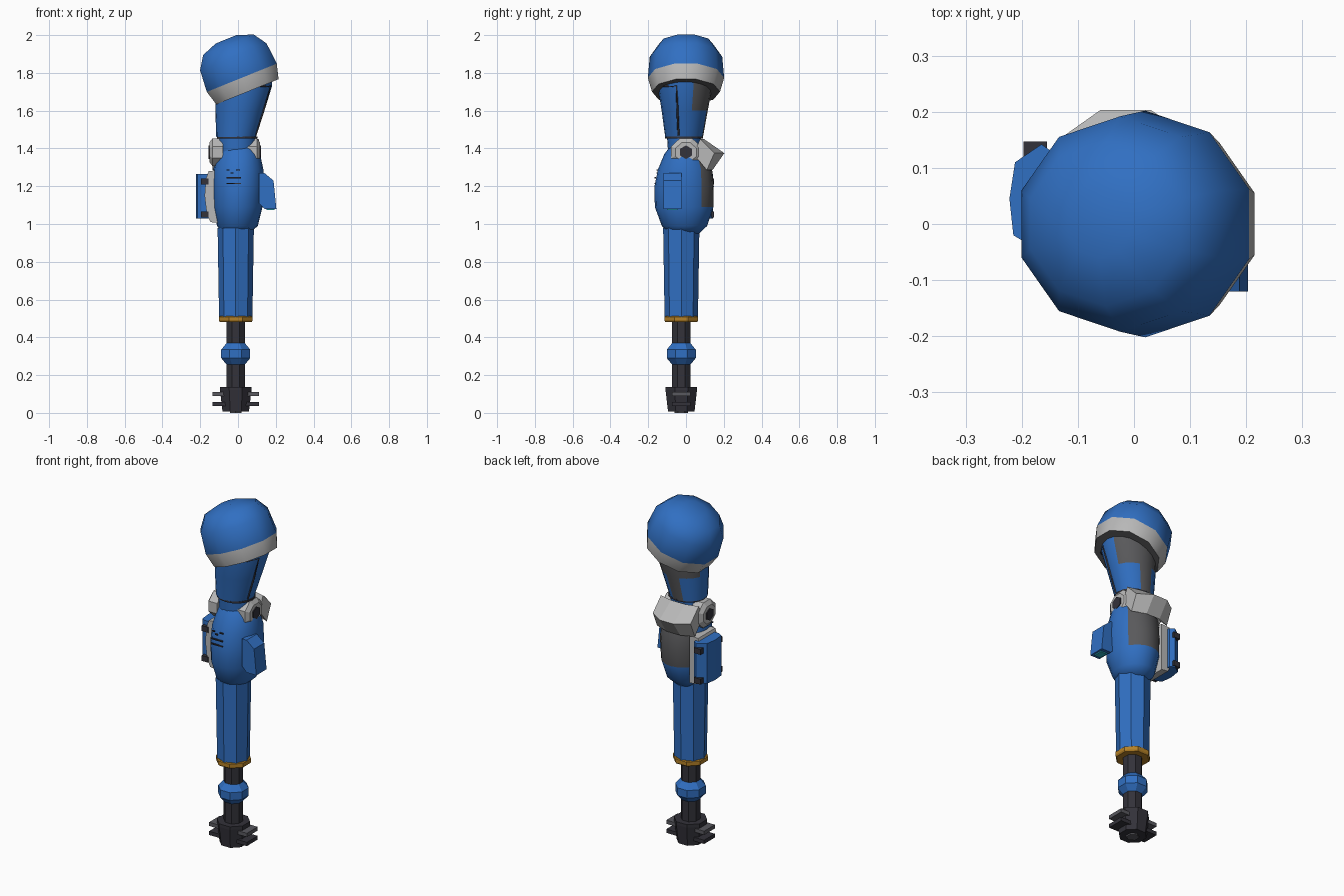
import bpy, bmesh
from math import sin, cos, pi, radians
from mathutils import Vector, Matrix

if "Cube" in bpy.data.objects:
    bpy.data.objects.remove(bpy.data.objects["Cube"], do_unlink=True)


def material(name, r, g, b):
    m = bpy.data.materials.new(name)
    m.use_nodes = True
    m.diffuse_color = (r, g, b, 1)
    m.node_tree.nodes["Principled BSDF"].inputs["Base Color"].default_value = (r, g, b, 1)
    return m


BLUE = material("blue paint", .03, .16, .54)
LIGHT = material("light grey plate", .48, .48, .48)
GREY = material("mid grey panel", .1, .1, .105)
DARK = material("dark metal", .033, .032, .042)
STEEL = material("worn steel", .1, .1, .115)
GOLD = material("gold trim", .46, .22, .02)
CYAN = material("cyan lamp", .03, .45, .55)


def finish(name, bm, mats, angle=None, rule=None):
    """Turn a bmesh into a named object, colouring faces by an optional rule."""
    bmesh.ops.recalc_face_normals(bm, faces=bm.faces)
    if rule:
        for f in bm.faces:
            f.material_index = rule(f.calc_center_median(), f)
    me = bpy.data.meshes.new(name)
    bm.to_mesh(me)
    bm.free()
    ob = bpy.data.objects.new(name, me)
    bpy.context.collection.objects.link(ob)
    for m in mats:
        me.materials.append(m)
    if angle:
        bpy.ops.object.select_all(action='DESELECT')
        ob.select_set(True)
        bpy.context.view_layer.objects.active = ob
        bpy.ops.object.shade_smooth_by_angle(angle=radians(angle))
    return ob


def loft(name, sections, sides, mats, angle=None, rule=None, phase=pi / 2, matrix=None):
    """Stack elliptical rings given as (z, centre x, centre y, radius x, radius y)."""
    bm = bmesh.new()
    rings = []
    for z, cx, cy, rx, ry in sections:
        rings.append([bm.verts.new((cx + rx * cos(phase + 2 * pi * i / sides),
                                    cy + ry * sin(phase + 2 * pi * i / sides), z))
                      for i in range(sides)])
    for a, b in zip(rings, rings[1:]):
        for i in range(sides):
            j = (i + 1) % sides
            bm.faces.new((a[i], a[j], b[j], b[i]))
    bm.faces.new(rings[0])
    bm.faces.new(rings[-1])
    if matrix:
        bm.transform(matrix)
    return finish(name, bm, mats, angle, rule)


def prism(name, points, axis, lo, hi, mats, rule=None):
    """Extrude a 2D outline along 'y' (points are x, z) or 'z' (points are x, y)."""
    bm = bmesh.new()
    place = (lambda p, t: (p[0], t, p[1])) if axis == 'y' else (lambda p, t: (p[0], p[1], t))
    a = [bm.verts.new(place(p, lo)) for p in points]
    b = [bm.verts.new(place(p, hi)) for p in points]
    bm.faces.new(a)
    bm.faces.new(b)
    for i in range(len(a)):
        j = (i + 1) % len(a)
        bm.faces.new((a[i], a[j], b[j], b[i]))
    return finish(name, bm, mats, None, rule)


def box(name, x0, x1, y0, y1, z0, z1, mat):
    return prism(name, [(x0, y0), (x1, y0), (x1, y1), (x0, y1)], 'z', z0, z1, [mat])


def column(name, rows, mat, sides=8, cx=-.012, cy=-.025, **kw):
    return loft(name, [(z, cx, cy, r, r) for z, r in rows], sides, [mat], **kw)


# Tilted shoulder dome with a light rim band
tilt = Matrix.Translation((.05, 0, 1.7)) @ Matrix.Rotation(radians(-22), 4, 'Y')
dome = [(0, .178), (.08, .2), (.2, .19), (.268, .145), (.3, .06)]
band_limit = .08


def dome_colour(c, f):
    v = (tilt.inverted() @ c).z
    return 2 if v < .01 else int(v < band_limit)


loft("shoulder_dome", [(v, 0, 0, r * 1.05, r * 1.01) for v, r in dome], 10,
     [BLUE, LIGHT, GREY], 50, dome_colour, matrix=tilt)

# Upper arm with a stepped grey panel on the back
loft("upper_arm", [(1.46, -.01, -.01, .105, .1), (1.6, .01, -.007, .13, .122),
                   (1.73, .03, -.005, .15, .145), (1.84, .035, -.005, .15, .145)],
     20, [BLUE, GREY], 50,
     lambda c, f: int((c.y > .05 and c.z > 1.6) or (c.y > .05 and -.05 < c.x < .05)))

# Raised seam around the outer arm panel
seam = bpy.data.curves.new("arm_panel_seam", 'CURVE')
seam.dimensions = '3D'
seam.bevel_depth = .006
seam.bevel_resolution = 0
line = seam.splines.new('POLY')
path = [(.065, -.146, 1.73), (.135, -.11, 1.73), (.17, -.05, 1.73),
        (.134, -.045, 1.6), (.092, -.04, 1.47)]
line.points.add(len(path) - 1)
for p, co in zip(line.points, path):
    p.co = (*co, 1)
seam.materials.append(DARK)
bpy.context.collection.objects.link(bpy.data.objects.new("arm_panel_seam", seam))

# Elbow core
loft("elbow_seam", [(1.452, -.005, -.01, .107, .1), (1.462, -.005, -.01, .107, .1)], 16, [DARK])
loft("elbow_core", [(1.38, -.005, -.01, .095, .085), (1.455, -.005, -.01, .1, .09)], 16, [BLUE], 40)

# Bulging forearm with a grey back panel
loft("forearm", [(.95, -.01, -.01, .07, .08), (.99, -.003, -.008, .108, .12),
                 (1.09, 0, -.01, .13, .155), (1.2, .002, -.01, .135, .157),
                 (1.29, .002, -.005, .132, .143), (1.37, .005, -.005, .112, .11),
                 (1.41, .005, -.005, .09, .08)],
     20, [BLUE, GREY], 50,
     lambda c, f: int(c.y > .075 and 1.1 < c.z < 1.36 and abs(c.x) < .1))

# Elbow hinges: chamfered discs with hexagonal bolts on both sides
for side, name, x in ((1, "left", .075), (-1, "right", -.11)):
    turn = Matrix.Translation((x, 0, 1.38)) @ Matrix.Rotation(side * pi / 2, 4, 'Y')
    loft(name + "_hinge", [(-.03, 0, 0, .08, .085), (.025, 0, 0, .08, .085), (.042, 0, 0, .055, .06)],
         8, [LIGHT], phase=pi / 8, matrix=turn)
    loft(name + "_hinge_bolt", [(.03, 0, 0, .036, .036), (.047, 0, 0, .036, .036)],
         6, [DARK], phase=0, matrix=turn)

# Faceted elbow guard on the back
bm = bmesh.new()
columns = []
for x, depth in ((-.135, 0), (-.06, 1), (.03, 1), (.11, 0)):
    profile = [(.04, 1.37), (.075 + .02 * depth, 1.45), (.15 + .053 * depth, 1.375),
               (.11 + .03 * depth, 1.285)]
    columns.append([bm.verts.new((x, y, z)) for y, z in profile])
for a, b in zip(columns, columns[1:]):
    for i in range(4):
        j = (i + 1) % 4
        bm.faces.new((a[i], a[j], b[j], b[i]))
bm.faces.new(columns[0])
bm.faces.new(columns[-1])
finish("elbow_guard", bm, [LIGHT])

# Lamp housing on the left of the forearm
prism("lamp_housing", [(.11, 1.27), (.14, 1.27), (.188, 1.23), (.203, 1.08), (.14, 1.08), (.11, 1.11)],
      'y', -.12, -.025, [BLUE])
box("lamp_lens", .15, .192, -.1, -.045, 1.074, 1.082, CYAN)

# Pack on the right of the forearm: backing strap, clips and faceted case
prism("pack_strap", [(-.1, 1.285), (-.155, 1.28), (-.17, 1.24), (-.177, 1.15), (-.165, 1.05),
                     (-.145, 1.01), (-.1, 1.005)], 'y', -.05, .11, [LIGHT])
prism("pack_case", [(-.14, .125), (-.165, .142), (-.212, .11), (-.222, .045), (-.215, -.02), (-.19, -.035),
                    (-.14, -.035)], 'z', 1.03, 1.265, [BLUE])
for z, name in ((1.225, "upper"), (1.05, "lower")):
    box(name + "_pack_clip", -.197, -.155, -.055, .147, z - .016, z + .016, DARK)

# Vent slits on the front of the forearm
for i, (x0, x1, z) in enumerate([(-.06, .015, 1.215), (-.06, .015, 1.245), (-.06, -.045, 1.285),
                                 (-.04, -.025, 1.27), (-.01, .01, 1.285)]):
    y = -.164 if z < 1.26 else -.153
    box("vent_slit_%d" % (i + 1), x0, x1, y - .004, y + .005, z - .003, z + .003, DARK)

# Faceted lower sleeve, trim ring, rod and ball joint
column("lower_sleeve", [(.49, .088), (.98, .096)], BLUE)
column("trim_ring", [(.48, .09), (.488, .096), (.508, .096), (.512, .09)], GOLD, phase=pi / 8)
column("wrist_rod", [(.12, .053), (.49, .053)], DARK, phase=pi / 8)
column("ball_joint", [(.255, .052), (.29, .083), (.335, .083), (.37, .052)], BLUE, phase=pi / 8)

# Gripper hub with two cross bars
column("gripper_hub", [(.008, .076), (.12, .09), (.138, .09)], DARK, phase=pi / 8)
column("hub_socket", [(0, .035), (.02, .035)], STEEL, sides=6)
for z, name, mat in ((.1, "upper", STEEL), (.047, "lower", DARK)):
    box(name + "_cross_bar", -.135, .11, -.075, .025, z - .011, z + .011, mat)
